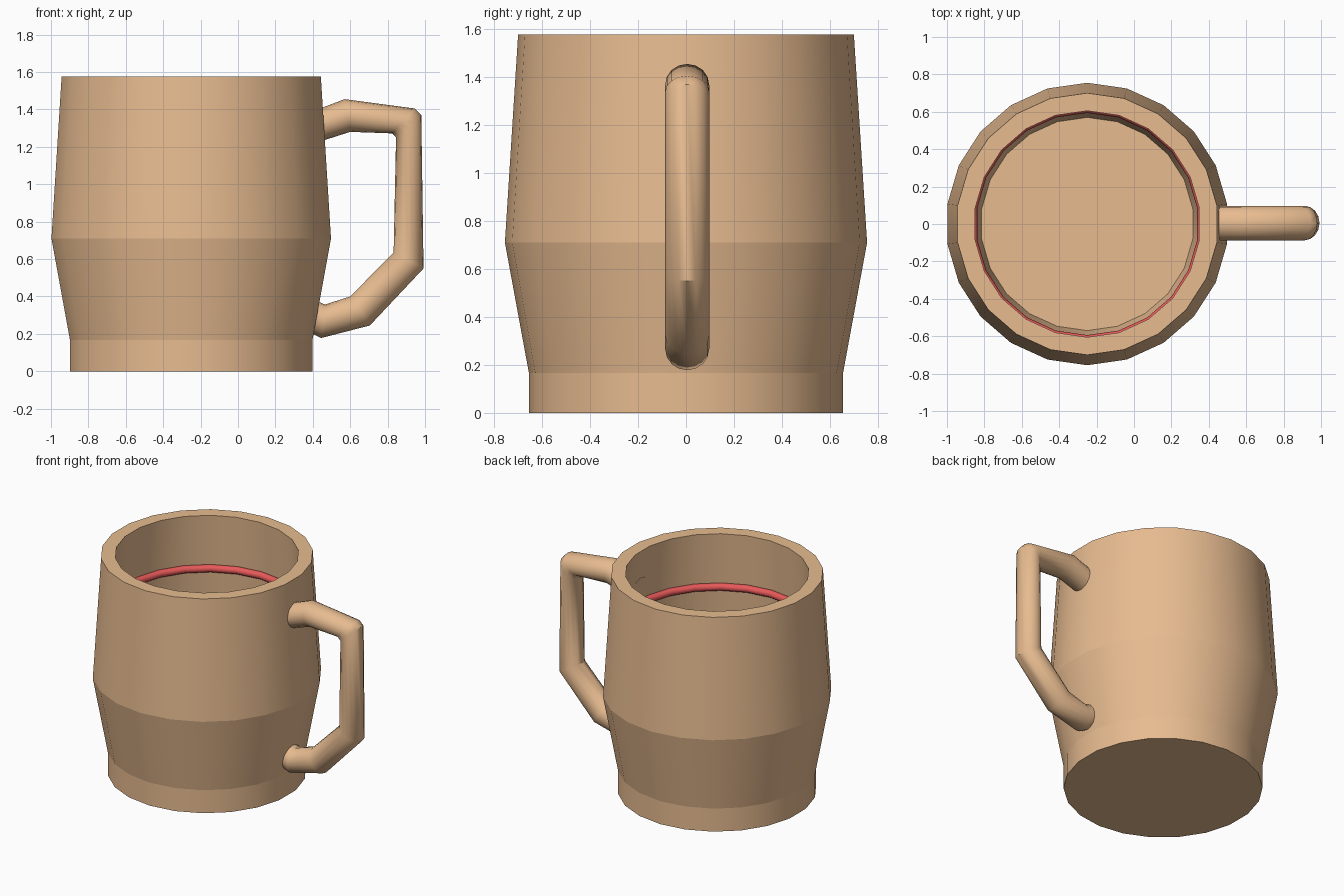
import bpy, bmesh, math

if "Cube" in bpy.data.objects:
    bpy.data.objects.remove(bpy.data.objects["Cube"])

CX, CY, SIDES = -0.25, 0.0, 22


def material(name, rgb):
    m = bpy.data.materials.new(name)
    m.diffuse_color = (*rgb, 1)
    m.use_nodes = True
    m.node_tree.nodes["Principled BSDF"].inputs["Base Color"].default_value = m.diffuse_color
    return m


clay = material("clay", (0.80, 0.50, 0.28))
red = material("red", (0.80, 0.10, 0.10))


def skin(name, rings, mat, sharp_rings=False, closed=False):
    """Bridge rings of points into a smooth-shaded solid, capping open ends."""
    bm = bmesh.new()
    vr = [[bm.verts.new(p) for p in r] for r in rings]
    n = len(vr[0])
    pairs = list(zip(vr, vr[1:])) + ([(vr[-1], vr[0])] if closed else [])
    for a, b in pairs:
        for i in range(n):
            j = (i + 1) % n
            bm.faces.new((a[i], a[j], b[j], b[i]))
    if not closed:
        bm.faces.new(vr[0])
        bm.faces.new(vr[-1])
    bmesh.ops.recalc_face_normals(bm, faces=bm.faces)
    for f in bm.faces:
        f.smooth = True
    if sharp_rings:
        for r in vr:
            for i in range(n):
                bm.edges.get((r[i], r[(i + 1) % n])).smooth = False
    me = bpy.data.meshes.new(name)
    bm.to_mesh(me)
    bm.free()
    me.materials.append(mat)
    ob = bpy.data.objects.new(name, me)
    bpy.context.collection.objects.link(ob)
    return ob


def circle(r, z):
    # a vertex on +y, a flat toward the handle
    return [(CX + r * math.cos(t), CY + r * math.sin(t), z)
            for t in (math.pi / 2 + 2 * math.pi * i / SIDES for i in range(SIDES))]


# mug body: outer wall, rim, inner wall and floor
profile = [(0.655, 0), (0.655, 0.167), (0.755, 0.71), (0.70, 1.577),
           (0.605, 1.577), (0.66, 0.71), (0.57, 0.18)]
skin("mug_body", [circle(r, z) for r, z in profile], clay, sharp_rings=True)

# red band around the inside
section = [2 * math.pi * k / 10 for k in range(10)]
skin("inner_band", [circle(0.62 + 0.026 * math.cos(t), 1.185 + 0.026 * math.sin(t))
                    for t in section], red, closed=True)

# handle: each section runs from an outer to an inner (x, z) point
sections = [((0.36, 1.375), (0.38, 1.21)), ((0.57, 1.455), (0.60, 1.28)),
            ((0.945, 1.405), (0.825, 1.272)), ((0.98, 1.37), (0.845, 1.25)),
            ((0.992, 0.55), (0.832, 0.635)), ((0.705, 0.245), (0.60, 0.40)),
            ((0.445, 0.178), (0.465, 0.357)), ((0.37, 0.215), (0.40, 0.385))]
rings = []
for (ox, oz), (ix, iz) in sections:
    ring = []
    for k in range(16):
        t = 2 * math.pi * k / 16
        c = math.cos(t) / 2
        ring.append(((ox + ix) / 2 + (ox - ix) * c, 0.005 + 0.092 * math.sin(t),
                     (oz + iz) / 2 + (oz - iz) * c))
    rings.append(ring)
handle = skin("handle", rings, clay)
bpy.context.view_layer.objects.active = handle
handle.select_set(True)
bpy.ops.object.shade_smooth_by_angle(angle=math.radians(40))
